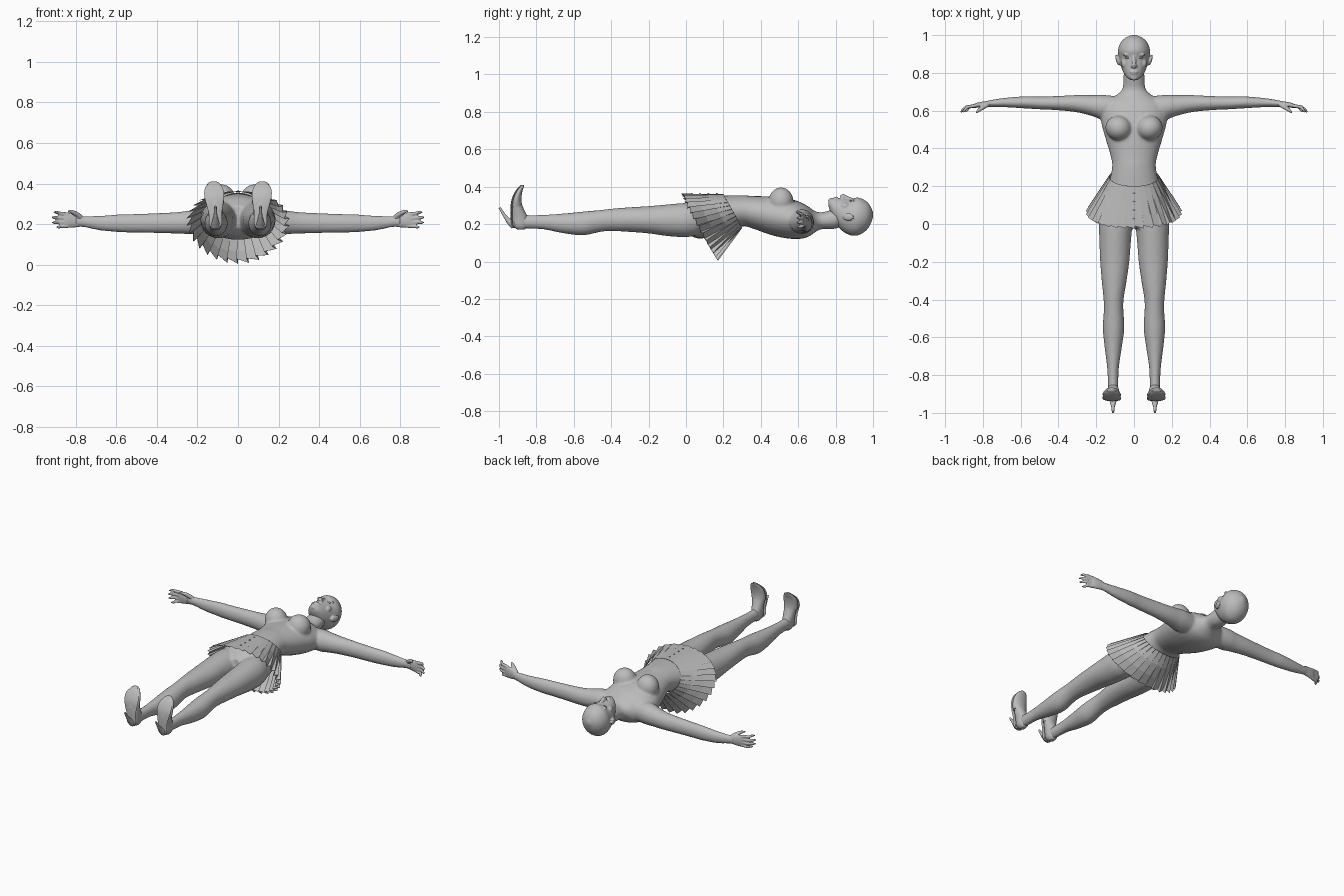
import bpy, bmesh, math
from mathutils import Vector, Matrix

cube = bpy.data.objects.get("Cube")
if cube:
    bpy.data.objects.remove(cube, do_unlink=True)

grey = bpy.data.materials.new("mannequin_grey")
grey.diffuse_color = (0.5, 0.5, 0.5, 1)
grey.use_nodes = True
bsdf = grey.node_tree.nodes["Principled BSDF"]
bsdf.inputs["Base Color"].default_value = (0.5, 0.5, 0.5, 1)
bsdf.inputs["Roughness"].default_value = 0.7


def spline(rows, steps):
    """Catmull-Rom interpolation through rows of numbers."""
    out = []
    for i in range(len(rows) - 1):
        p = [Vector(rows[min(max(i + k, 0), len(rows) - 1)]) for k in (-1, 0, 1, 2)]
        for s in range(steps):
            t = s / steps
            out.append(0.5 * (2 * p[1] + (p[2] - p[0]) * t
                              + (2 * p[0] - 5 * p[1] + 4 * p[2] - p[3]) * t * t
                              + (3 * p[1] - p[0] - 3 * p[2] + p[3]) * t ** 3))
    return out + [Vector(rows[-1])]


def loft(bm, rows, axis, side=1, seg=28, steps=4):
    """Elliptic rings (x, y, z, ra, rb) lying across the given axis."""
    u, v = {"x": ((0, 1, 0), (0, 0, 1)), "y": ((1, 0, 0), (0, 0, 1)),
            "z": ((1, 0, 0), (0, 1, 0))}[axis]
    u, v = Vector(u), Vector(v)
    rings = []
    rows = [Vector(r) for r in rows]
    for r in spline(rows, steps):
        ring = []
        for k in range(seg):
            a = math.tau * k / seg
            p = Vector(r[:3]) + u * max(r[3], .001) * math.cos(a) + v * max(r[4], .001) * math.sin(a)
            ring.append(bm.verts.new((p.x * side, p.y, p.z)))
        rings.append(ring)
    faces = [bm.faces.new(rings[0]), bm.faces.new(rings[-1])]
    for a, b in zip(rings, rings[1:]):
        for k in range(seg):
            n = (k + 1) % seg
            faces.append(bm.faces.new((a[k], a[n], b[n], b[k])))
    bmesh.ops.recalc_face_normals(bm, faces=faces)


def span(y, x, lo, hi, rx):
    """Ring across y, given by its lowest and highest z."""
    return (x, y, (lo + hi) / 2, rx, (hi - lo) / 2)


def ball(bm, centre, radii, turn=0):
    m = Matrix.Translation(centre) @ Matrix.Rotation(turn, 4, "Z") @ Matrix.Diagonal((*radii, 1))
    bmesh.ops.create_uvsphere(bm, u_segments=24, v_segments=14, radius=1, matrix=m)


def rod(bm, points, radii, seg=10):
    """Tapered round rod through the points."""
    rings = []
    for i, p in enumerate(points):
        d = Vector(points[min(i + 1, len(points) - 1)]) - Vector(points[max(i - 1, 0)])
        q = d.to_track_quat("Z", "Y")
        rings.append([bm.verts.new(Vector(p) + q @ Vector((radii[i] * math.cos(math.tau * k / seg),
                      radii[i] * math.sin(math.tau * k / seg), 0))) for k in range(seg)])
    faces = [bm.faces.new(rings[0]), bm.faces.new(rings[-1])]
    for a, b in zip(rings, rings[1:]):
        for k in range(seg):
            n = (k + 1) % seg
            faces.append(bm.faces.new((a[k], a[n], b[n], b[k])))
    bmesh.ops.recalc_face_normals(bm, faces=faces)


def finish(bm, name, voxel=0, smooth=True, relax=3):
    me = bpy.data.meshes.new(name)
    bm.to_mesh(me)
    bm.free()
    me.materials.append(grey)
    ob = bpy.data.objects.new(name, me)
    bpy.context.collection.objects.link(ob)
    if smooth:
        bpy.ops.object.select_all(action="DESELECT")
        ob.select_set(True)
        bpy.context.view_layer.objects.active = ob
        bpy.ops.object.shade_smooth_by_angle(angle=math.radians(50))
    if voxel:
        rm = ob.modifiers.new("blend", "REMESH")
        rm.mode, rm.voxel_size, rm.use_smooth_shade = "VOXEL", voxel, True
        sm = ob.modifiers.new("relax", "SMOOTH")
        sm.factor, sm.iterations = 0.5, relax
    return ob


# Body: torso with neck, arms and legs blended into one skin
bm = bmesh.new()
loft(bm, [span(-.02, 0, .18, .29, .09), span(.04, 0, .13, .33, .165), span(.1, 0, .125, .345, .175),
          span(.2, 0, .155, .352, .138), span(.3, 0, .188, .354, .116), span(.36, 0, .175, .35, .124),
          span(.45, 0, .143, .348, .15), span(.53, 0, .125, .34, .172), span(.6, 0, .12, .322, .176),
          span(.65, 0, .13, .297, .15), span(.685, 0, .152, .272, .09), span(.72, 0, .172, .263, .06),
          span(.78, 0, .172, .275, .056), span(.83, 0, .185, .28, .05)], "y")
for s in (1, -1):
    loft(bm, [(.08, .625, .215, .05, .06), (.17, .62, .213, .064, .066), (.22, .627, .21, .056, .06),
              (.3, .637, .206, .046, .053), (.4, .64, .205, .038, .049), (.5, .641, .204, .034, .046),
              (.58, .644, .204, .032, .044), (.68, .643, .205, .025, .036), (.76, .638, .212, .018, .027),
              (.8, .632, .216, .015, .028)], "x", s)
    loft(bm, [span(.06, .095, .14, .31, .08), span(0, .097, .13, .313, .088), span(-.1, .1, .136, .305, .083),
              span(-.2, .102, .15, .296, .077), span(-.3, .105, .158, .29, .066),
              span(-.4, .108, .163, .282, .053), span(-.46, .108, .158, .275, .052),
              span(-.55, .108, .14, .267, .057), span(-.65, .11, .15, .257, .046),
              span(-.75, .111, .17, .25, .032), span(-.82, .111, .175, .248, .028),
              span(-.88, .111, .175, .25, .028)], "y", s)
    ball(bm, (s * .082, .508, .322), (.07, .066, .074), s * .3)
finish(bm, "body", .0085)

# Head: skull, jaw, nose, brows, lips and ears
bm = bmesh.new()
loft(bm, [span(.762, 0, .295, .325, .018), span(.775, 0, .255, .338, .037), span(.8, 0, .2, .34, .055),
          span(.84, 0, .16, .336, .071), span(.88, 0, .14, .334, .08), span(.92, 0, .14, .342, .085),
          span(.96, 0, .163, .325, .071), span(.985, 0, .196, .298, .046), span(1.001, 0, .24, .26, .01)],
     "y", seg=36)
rod(bm, [(0, .9, .327), (0, .865, .338), (0, .84, .35), (0, .828, .342)], [.009, .011, .013, .012])
ball(bm, (0, .806, .339), (.022, .006, .008))
ball(bm, (0, .796, .337), (.019, .006, .008))
ball(bm, (0, .774, .325), (.02, .014, .014))
for s in (1, -1):
    ball(bm, (s * .034, .897, .324), (.026, .007, .009), s * -.1)
    ball(bm, (s * .048, .85, .296), (.02, .025, .02))
    ball(bm, (s * .087, .868, .238), (.009, .03, .02), s * -.3)
    ball(bm, (s * .012, .836, .337), (.007, .008, .008))
finish(bm, "head", .0045, relax=2)

# Almond-shaped eyes
for s, side in ((1, "left"), (-1, "right")):
    bm = bmesh.new()
    ball(bm, (s * .033, .88, .324), (.015, .005, .006), s * .1)
    finish(bm, side + "_eye")

    # Hand: flat palm, four bent fingers and a thumb
    bm = bmesh.new()
    loft(bm, [(.76, .637, .214, .015, .025), (.8, .634, .217, .014, .033),
              (.835, .628, .219, .013, .038), (.855, .623, .22, .009, .037)], "x", s, 20)
    for z, dz, reach in ((.191, -.006, .895), (.21, -.002, .915), (.229, .004, .918), (.248, .011, .908)):
        mid = (.85 + reach) / 2 + .005
        rod(bm, [(s * .838, .627, z), (s * mid, .619, z + dz / 2),
                 (s * (reach - .012), .604, z + dz), (s * reach, .592, z + dz)], [.010, .009, .008, .004])
    rod(bm, [(s * .775, .632, .235), (s * .80, .617, .252), (s * .822, .602, .262),
             (s * .838, .588, .264)], [.012, .012, .009, .004])
    finish(bm, side + "_hand", .0042, relax=1)

    # Arched foot
    bm = bmesh.new()
    loft(bm, [(.111, -.882, .17, .015, .018), (.111, -.885, .19, .029, .04), (.111, -.89, .235, .033, .043),
              (.113, -.9, .28, .037, .033), (.116, -.905, .33, .043, .022), (.119, -.893, .37, .04, .014),
              (.119, -.878, .398, .024, .008)], "z", s, 24)
    finish(bm, side + "_foot")

    # Shoe: open toe cap, sole plate and stiletto heel
    bm = bmesh.new()
    loft(bm, [(.114, -.907, .295, .043, .032), (.117, -.906, .33, .048, .026), (.119, -.895, .37, .045, .019),
              (.119, -.878, .4, .03, .011), (.119, -.87, .41, .012, .005)], "z", s, 24)
    loft(bm, [(.111, -.92, .178, .018, .008), (.111, -.929, .2, .032, .006), (.112, -.933, .25, .032, .005),
              (.115, -.931, .3, .042, .006), (.117, -.924, .34, .049, .006), (.119, -.905, .38, .043, .005),
              (.119, -.879, .41, .015, .004)], "z", s, 24)
    rod(bm, [(s * .111, -.918, .195), (s * .111, -.945, .213), (s * .111, -.97, .245),
             (s * .111, -.997, .288)], [.024, .016, .009, .006])
    finish(bm, side + "_shoe")

# Pleated skirt: slanted panels with a step at each fold
def skirt_point(t, f, k):
    c, x = math.cos(t), math.sin(t)
    waist = Vector((.132 * x, .25 - .05 * c, .27 + .09 * c))
    hem = Vector((.255 * x, .06 - .09 * c + .02 * c * c, .21 + .179 * c - .027 * c * c))
    p = waist.lerp(hem, f)
    k = 1 - (1 - k) * f
    return Vector((p.x * k, p.y - .15 * (1 - k), .25 + (p.z - .25) * (k if c < .6 else 1)))


bm = bmesh.new()
PLEATS = 30
loop = []
for i in range(PLEATS):
    for t, k in ((i, 1.0), (i + 1.12, .9)):
        loop.append([bm.verts.new(skirt_point(math.tau * t / PLEATS, f, k)) for f in (0, .35, .7, 1)])
for i, a in enumerate(loop):
    b = loop[(i + 1) % len(loop)]
    for j in range(3):
        bm.faces.new((a[j], a[j + 1], b[j + 1], b[j]))
skirt = finish(bm, "pleated_skirt", smooth=False)
sol = skirt.modifiers.new("cloth", "SOLIDIFY")
sol.thickness, sol.offset = .003, 0

# Front buttons
bm = bmesh.new()
for y in (.03, .075, .12, .165):
    ball(bm, (0, y, .363), (.005, .005, .003))
finish(bm, "skirt_buttons")
